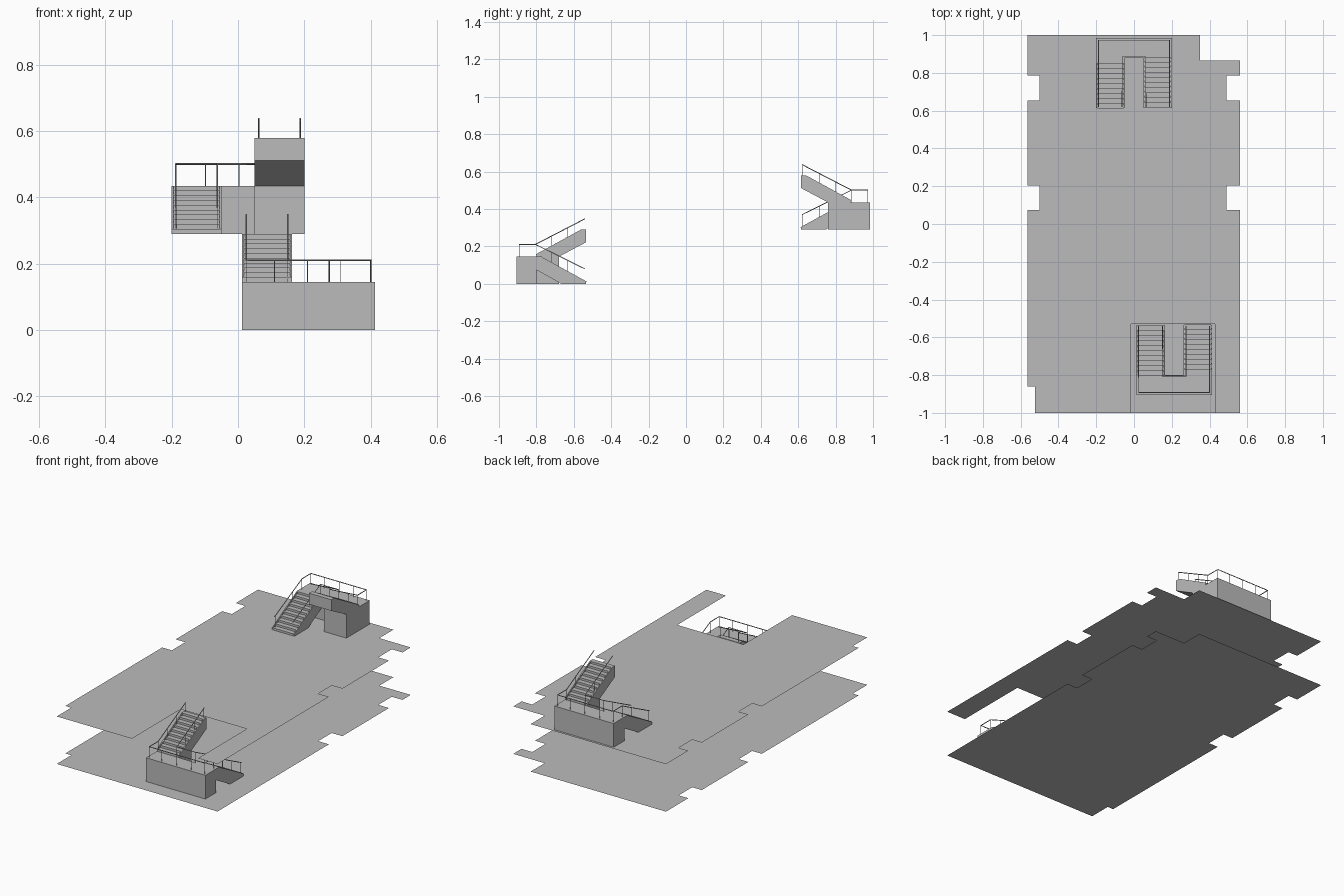
import bpy, bmesh, math

if "Cube" in bpy.data.objects:
    bpy.data.objects.remove(bpy.data.objects["Cube"])

grey = bpy.data.materials.new("concrete_grey")
grey.diffuse_color = (0.5, 0.5, 0.5, 1)
grey.use_nodes = True
grey.node_tree.nodes["Principled BSDF"].inputs["Base Color"].default_value = grey.diffuse_color

FLOOR = 0.29            # storey height
HALF = FLOOR / 2        # landing height
Y0, Y1 = -0.535, -0.80  # open end of the flights, landing edge
BACK, WALL = -0.905, -0.68
N = 10                  # risers per flight
T, R = (Y0 - Y1) / N, HALF / N
XA, XB, XC, XD = 0.012, 0.163, 0.262, 0.413   # upper flight, lower flight
STR = 0.006             # stringer thickness


def add(name, data):
    ob = bpy.data.objects.new(name, data)
    bpy.context.collection.objects.link(ob)
    data.materials.append(grey)
    return ob


def plate(name, pts, z):
    bm = bmesh.new()
    bm.faces.new([bm.verts.new((x, y, z)) for x, y in pts])
    bmesh.ops.recalc_face_normals(bm, faces=bm.faces)
    for f in bm.faces:
        f.normal_update()
        if f.normal.z < 0:
            f.normal_flip()
    me = bpy.data.meshes.new(name)
    bm.to_mesh(me)
    bm.free()
    return add(name, me)


def prisms(name, parts):
    """Each part is (axis, profile, low, high): profile extruded along x or z."""
    bm = bmesh.new()
    for axis, prof, lo, hi in parts:
        def at(p, h):
            return (h, p[0], p[1]) if axis == 'x' else (p[0], p[1], h)
        f = bm.faces.new([bm.verts.new(at(p, lo)) for p in prof])
        g = bm.faces.new([bm.verts.new(at(p, hi)) for p in prof])
        n = len(prof)
        for i in range(n):
            j = (i + 1) % n
            bm.faces.new((f.verts[i], f.verts[j], g.verts[j], g.verts[i]))
    bmesh.ops.recalc_face_normals(bm, faces=bm.faces)
    me = bpy.data.meshes.new(name)
    bm.to_mesh(me)
    bm.free()
    return add(name, me)


def tubes(name, paths, radius):
    cu = bpy.data.curves.new(name, 'CURVE')
    cu.dimensions = '3D'
    cu.bevel_depth = radius
    cu.bevel_resolution = 1
    cu.use_fill_caps = True
    for path in paths:
        sp = cu.splines.new('POLY')
        sp.points.add(len(path) - 1)
        for p, co in zip(sp.points, path):
            p.co = (*co, 1)
    return add(name, cu)


# floor plates: the outline is shared, the upper one has a stair opening
outline = [(0.562, -1), (0.562, 0.075), (0.49, 0.075), (0.49, 0.205), (0.562, 0.205),
           (0.562, 0.655), (0.49, 0.655), (0.49, 0.785), (0.562, 0.785), (0.562, 0.865),
           (0.35, 0.865), (0.35, 1), (-0.565, 1), (-0.565, 0.785), (-0.50, 0.785),
           (-0.50, 0.655), (-0.565, 0.655), (-0.565, 0.205), (-0.50, 0.205),
           (-0.50, 0.075), (-0.565, 0.075), (-0.565, -0.86), (-0.525, -0.86), (-0.525, -1)]
opening = [(-0.017, -1), (-0.017, -0.53), (0.43, -0.53), (0.43, -1)]
plate("lower_floor", outline, 0)
plate("upper_floor", outline + opening, FLOOR)

# landing: L-shaped block, its leg carries the upper flight
landing = prisms("landing", [('z', [(XA, BACK), (XD, BACK), (XD, Y1), (XB, Y1),
                                    (XB, WALL), (XA, WALL)], 0, HALF)])

# stepped flight bodies
low, high = [(Y0, 0)], [(Y1, HALF)]
for k in range(N):
    z = (k + 1) * R
    low += [(Y0 - k * T, z), (Y0 - (k + 1) * T, z)]
    high += [(Y1 + k * T, HALF + z), (Y1 + (k + 1) * T, HALF + z)]
low_under = [(Y1, 0.075), (-0.667, 0)]
high_under = [(Y0, 0.222), (WALL, HALF)]
flights = prisms("flights", [('x', low + low_under, XC + STR, XD - STR),
                             ('x', high + high_under, XA + STR, XB - STR)])

# side stringers
low_side = [(Y0, 0), (Y0, R), (Y1 + T, HALF), (Y1, HALF)] + low_under
high_side = [(Y1, HALF), (Y1, HALF + R), (Y0 - T, FLOOR), (Y0, FLOOR)] + high_under
stringers = prisms("stringers", [('x', low_side, x, x + STR) for x in (XC, XD - STR)] +
                   [('x', high_side, x, x + STR) for x in (XA, XB - STR)])

# overhanging treads
parts = []
for k in range(N):
    z = (k + 1) * R
    for s, y, base, xa, xb in ((-1, Y0, 0, XC, XD), (1, Y1, HALF, XA, XB)):
        a, b = y + s * (k * T - 0.003), y + s * k * T
        parts.append(('x', [(a, base + z - 0.004), (b, base + z - 0.004),
                            (b, base + z), (a, base + z)], xa + STR, xb - STR))
treads = prisms("tread_nosings", parts)

# handrails: one outer loop and one inner loop
IN, YT, YE, YL = 0.013, -0.805, -0.54, -0.892
ZB, ZM, ZT = 0.08, 0.211, 0.348


def rail(xl, xh, yl):
    return [(xl, YE, ZB), (xl, YT, ZM), (xl, yl, ZM),
            (xh, yl, ZM), (xh, YT, ZM), (xh, YE, ZT)]


outer = rail(XD - IN, XA + IN, YL)
inner = [p for i, p in enumerate(rail(XC + IN, XB - IN, YT)) if i not in (2, 3)]
handrails = tubes("handrails", [outer, inner], 0.0026)

# balusters below the rails
posts = []
for i in range(4):
    f = 0.02 + i * 0.326
    y = YE + (YT - YE) * f
    for xs, end in (((XD - IN, XC + IN), ZB), ((XA + IN, XB - IN), ZT)):
        z = end + (ZM - end) * f
        posts += [[(x, y, z - 0.066), (x, y, z)] for x in xs]
for x in (XA + IN, 0.11, 0.21, 0.31, XD - IN):
    posts.append([(x, YL, HALF), (x, YL, ZM)])
balusters = tubes("balusters", posts, 0.0013)

# second staircase: the same parts turned round, one storey up
for ob in (landing, flights, stringers, treads, handrails, balusters):
    dup = bpy.data.objects.new("upper_" + ob.name, ob.data)
    bpy.context.collection.objects.link(dup)
    dup.rotation_euler.z = math.pi
    dup.location = (XA + XD - 0.2125, 0.08, FLOOR)
